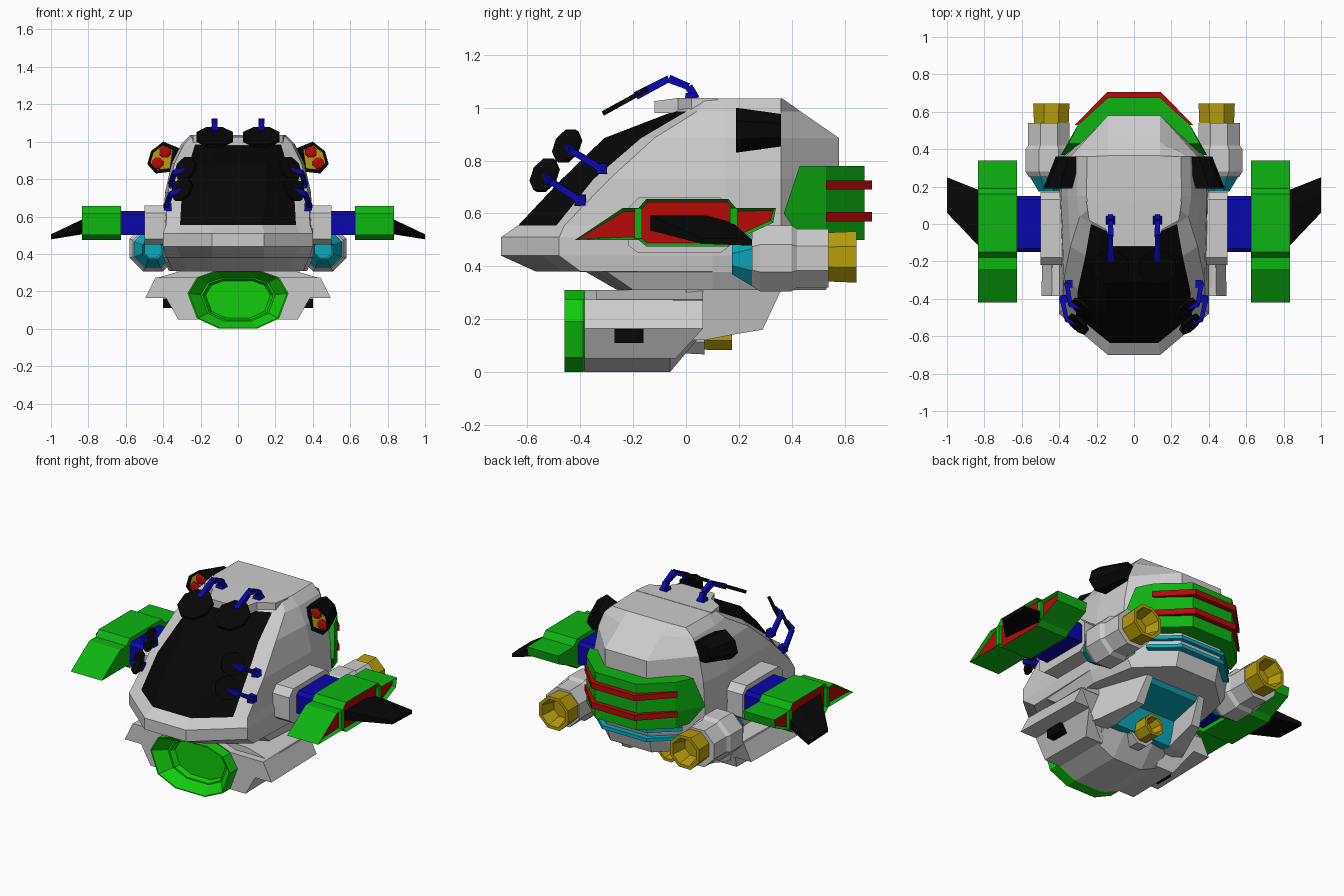
import bpy, bmesh, math
from mathutils import Vector

if "Cube" in bpy.data.objects:
    bpy.data.objects.remove(bpy.data.objects["Cube"])

def material(name, r, g, b):
    m = bpy.data.materials.new(name)
    m.diffuse_color = (r, g, b, 1)
    m.use_nodes = True
    m.node_tree.nodes["Principled BSDF"].inputs["Base Color"].default_value = m.diffuse_color
    return m

GREEN = material("green", .004, .46, .006)
LIME = material("lime", .006, .6, .004)
RED = material("red", .47, .003, .003)
BLACK = material("black", .002, .002, .002)
BLUE = material("blue", .003, .002, .42)
TEAL = material("teal", .003, .4, .5)
YELLOW = material("yellow", .47, .34, .003)
GREY = material("grey", .6, .6, .6)

def mesh(name, verts, faces, mat=None, mirror=False):
    me = bpy.data.meshes.new(name)
    me.from_pydata([tuple(v) for v in verts], [], faces)
    bm = bmesh.new()
    bm.from_mesh(me)
    bmesh.ops.recalc_face_normals(bm, faces=bm.faces)
    bm.to_mesh(me)
    bm.free()
    ob = bpy.data.objects.new(name, me)
    bpy.context.collection.objects.link(ob)
    if mat:
        me.materials.append(mat)
    if mirror:
        mod = ob.modifiers.new("mirror", "MIRROR")
        mod.use_mirror_merge = False
    return ob

def loft(name, rings, mat=None, mirror=False):
    n = len(rings[0])
    verts = [p for r in rings for p in r]
    faces = [(i*n+j, i*n+(j+1) % n, (i+1)*n+(j+1) % n, (i+1)*n+j)
             for i in range(len(rings)-1) for j in range(n)]
    faces += [tuple(range(n)), tuple(range(len(verts)-n, len(verts)))]
    return mesh(name, verts, faces, mat, mirror)

def prism(name, pts, axis, a, b, mat=None, mirror=False):
    def put(p, t):
        q = list(p)
        q.insert(axis, t)
        return q
    return loft(name, [[put(p, a) for p in pts], [put(p, b) for p in pts]], mat, mirror)

def tube(name, cx, cz, prof, mat=None, mirror=False, n=8):
    # rings of (radius, y) along the y axis
    ang = [2*math.pi*(k+.5)/n for k in range(n)]
    return loft(name, [[(cx+r*math.cos(t), y, cz+r*math.sin(t)) for t in ang] for r, y in prof], mat, mirror)

def bar(name, p, q, r1, r2, mat, n=4):
    p, q = Vector(p), Vector(q)
    rot = (q-p).to_track_quat('Z', 'Y')
    ang = [2*math.pi*(k+.5)/n for k in range(n)]
    return loft(name, [[c+rot @ Vector((r*math.cos(t), r*math.sin(t), 0)) for t in ang]
                       for c, r in ((p, r1), (q, r2))], mat, True)

def sym(half):
    return half + [(-p[0],) + tuple(p[1:]) for p in reversed(half)]

# Main hull: stacked horizontal outlines, with the windscreen on the front faces
levels = [
    (.31, [(.14, -.26), (.28, -.24), (.35, -.20), (.37, .10), (.32, .36), (.14, .53)]),
    (.379, [(.14, -.38), (.29, -.34), (.38, -.30), (.40, .10), (.36, .36), (.14, .55)]),
    (.381, [(.14, -.57), (.30, -.47), (.385, -.40), (.40, .10), (.36, .36), (.14, .55)]),
    (.44, [(.14, -.70), (.33, -.54), (.40, -.48), (.40, .10), (.38, .36), (.14, .57)]),
    (.51, [(.14, -.70), (.33, -.54), (.40, -.48), (.40, .10), (.38, .36), (.14, .58)]),
    (.555, [(.13, -.635), (.31, -.49), (.385, -.46), (.40, .15), (.38, .36), (.14, .58)]),
    (.73, [(.15, -.47), (.30, -.35), (.375, -.29), (.39, .15), (.37, .36), (.14, .58)]),
    (.885, [(.15, -.31), (.26, -.17), (.34, -.12), (.355, .15), (.34, .36), (.14, .58)]),
    (.985, [(.12, -.05), (.23, .0), (.29, .04), (.305, .15), (.30, .36), (.14, .435)]),
    (1.035, [(.10, .02), (.20, .04), (.24, .08), (.255, .15), (.25, .36), (.14, .365)]),
]
hull = loft("hull", [[(x, y, z) for x, y in sym(h)] for z, h in levels], GREY)
hull.data.materials.append(BLACK)
for i in (5, 6, 7):
    for j in (0, 10, 11):
        hull.data.polygons[i*12+j].material_index = 1

# Roof hood over the windscreen
hood = sym([(.11, -.12), (.15, -.03), (.24, .02), (.255, .12)])
loft("roof_hood", [[(x, y, .98) for x, y in hood],
                   [(x, y, 1.025 if y < -.1 else 1.037) for x, y in hood]])

# Rear bumper with red stripes and lower teal strips
def wrap(name, plan, inner, z0, z1, mat):
    prism(name, sym(plan) + list(reversed(sym(inner))), 2, z0, z1, mat)

low = sym([(.33, .44), (.30, .53), (.14, .675)])
mid = sym([(.39, .37), (.30, .53), (.14, .675)])
top = sym([(.35, .43), (.30, .53), (.14, .675)])
loft("rear_bumper", [[(x, y, z) for x, y in r] for r, z in ((low, .50), (mid, .60), (top, .78))], GREEN)
for z in (.57, .69):
    wrap("rear_stripe", [(.315, .53), (.145, .705)], [(.28, .53), (.13, .66)], z, z+.035, RED)
for z in (.40, .455):
    wrap("rear_strip", [(.30, .46), (.15, .595)], [(.26, .44), (.13, .55)], z, z+.022, TEAL)

# Upper lamps: open black housing, yellow face, red bulbs
lamp = [(.33, .97), (.40, 1.0), (.465, .95), (.485, .88), (.44, .83), (.35, .84)]
cx, cz = .412, .915
def lamp_ring(k, y):
    return [(cx+(x-cx)*k, y, cz+(z-cz)*k) for x, z in lamp]
loft("lamp_housing", [[(x-.055, .36, cz+(z-cz)*.85) for x, y, z in lamp_ring(.85, 0)],
                      lamp_ring(1, .19), lamp_ring(.82, .19), lamp_ring(.78, .212)], BLACK, True)
loft("lamp_face", [lamp_ring(.77, .204), lamp_ring(.77, .211)], YELLOW, True)
for x, z in ((.39, .945), (.43, .885)):
    tube("lamp_bulb", x, z, [(.034, .21), (.032, .196), (.018, .19)], RED, True)

# Side arms: grey mount, blue joint
prism("arm_mount", [(-.22, .48), (-.18, .45), (.13, .45), (.17, .48), (.17, .62), (.13, .66),
                    (-.18, .66), (-.22, .62)], 0, .36, .50, None, True)
prism("arm_joint", [(-.15, .50), (.15, .50), (.15, .61), (.13, .63), (-.13, .63), (-.15, .61)],
      0, .49, .63, BLUE, True)

# Outer pods with a recessed red outer face and green dividers
pod = prism("side_pod", [(-.42, .50), (-.24, .62), (-.18, .62), (-.15, .655), (.16, .655), (.19, .62),
                         (.34, .62), (.33, .565), (.19, .50), (.16, .475), (-.15, .475), (-.18, .50)],
            0, .625, .835, GREEN, True)
pod.data.materials.append(RED)
bm = bmesh.new()
bm.from_mesh(pod.data)
outer = max(bm.faces, key=lambda f: f.calc_center_median().x)
bmesh.ops.inset_region(bm, faces=[outer], thickness=.013)
for v in outer.verts:
    v.co.x -= .02
outer.material_index = 1
bm.to_mesh(pod.data)
bm.free()
for y in (-.18, .18):
    prism("pod_divider", [(y-.014, .505), (y+.014, .505), (y+.014, .62), (y-.014, .62)],
          0, .80, .834, GREEN, True)

# Swept fins
loft("fin", [[(.80, -.15, .60), (.80, .06, .60), (.80, .17, .57), (.80, .17, .51), (.80, -.15, .54)],
             [(1, .06, .505), (1, .18, .505), (1, .25, .50), (1, .25, .478), (1, .06, .485)]], BLACK, True)

# Rear engines
tube("engine_intake", .455, .425, [(.05, .20), (.06, .175), (.115, .26)], TEAL, True)
tube("engine_body", .455, .43, [(.115, .25), (.135, .28), (.135, .40), (.12, .42), (.12, .54)], None, True)
tube("engine_nozzle", .442, .435, [(.10, .53), (.105, .645), (.085, .645), (.06, .56)], YELLOW, True)

# Belly intake: green funnel collar, grey body, side wings with vents
octo = sym([(.12, .31), (.22, .275), (.27, .19), (.22, .055), (.10, .0)])
def scaled(k, y):
    return [(x*k, y, .16+(z-.16)*k) for x, z in octo]
loft("belly_collar", [scaled(.9, -.36), scaled(1, -.39), scaled(1, -.46), scaled(.97, -.46),
                      scaled(.74, -.39), scaled(.7, -.39), scaled(.62, -.35)], LIME)
loft("belly_body", [scaled(.6, -.30), scaled(1, -.385), scaled(1, -.06),
                    [(x, .07, .155+z*.5) for x, z in octo]])
wing = [(.20, .275), (.44, .275), (.495, .165), (.385, .165), (.32, .05), (.20, .05)]
loft("belly_wing", [[(x, -.385, z) for x, z in wing],
                    [(x*.98, -.04 if z < .1 else .065, z) for x, z in wing]], None, True)
prism("belly_top", [(.0, .31), (.30, .31), (.44, .27), (.0, .27)], 1, -.34, .065, None, True)
prism("wing_vent", [(-.27, .11), (-.16, .11), (-.16, .162), (-.27, .162)], 0, .33, .40, BLACK, True)

# Belly exhaust: grey cheeks around a teal recess, with a nozzle
cheek = [(.0, .31), (.36, .31), (.29, .16), (.17, .14), (.07, .12), (.0, .12)]
loft("exhaust_cheek", [[(.20-y*.1, y, z) for y, z in cheek],
                       [(.33-y*.35, y, z) for y, z in cheek]], None, True)
prism("exhaust_recess", [(.03, .12), (.08, .12), (.12, .26), (.33, .285), (.35, .312), (.03, .312)],
      0, -.19, .19, TEAL)
tube("belly_nozzle_mount", 0, .145, [(.08, -.03), (.085, .07)])
tube("belly_nozzle", 0, .145, [(.06, .05), (.068, .09), (.068, .175), (.052, .175), (.04, .11)], YELLOW)

# Roof and side mirrors on jointed blue arms
def mirror_plate(c, normal, r):
    c, d = Vector(c), Vector(normal).normalized()*.009
    bar("mirror_plate", c-d, c+d, r, r, BLACK, 8)

arm = [(.125, .04, 1.035), (.125, .01, 1.08), (.125, -.065, 1.11), (.125, -.19, 1.045)]
for p, q in zip(arm, arm[1:]):
    bar("roof_mirror_arm", p, q, .018, .022, BLUE)
bar("roof_mirror_foot", (.125, .02, 1.03), (.125, .02, 1.055), .035, .03, BLUE)
mirror_plate((.125, -.23, 1.025), (0, -.48, .87), .105)
for a, b, c in (((.36, -.32, .77), (.34, -.43, .835), (.28, -.45, .855)),
                ((.385, -.40, .65), (.36, -.51, .72), (.30, -.535, .745))):
    bar("side_mirror_arm", a, b, .018, .016, BLUE)
    bar("side_mirror_foot", (a[0]-.03, a[1], a[2]), (a[0]+.01, a[1], a[2]), .03, .026, BLUE)
    bar("side_mirror_joint", b, c, .02, .014, BLUE)
    mirror_plate(c, (.55, -.6, .35), .07)
